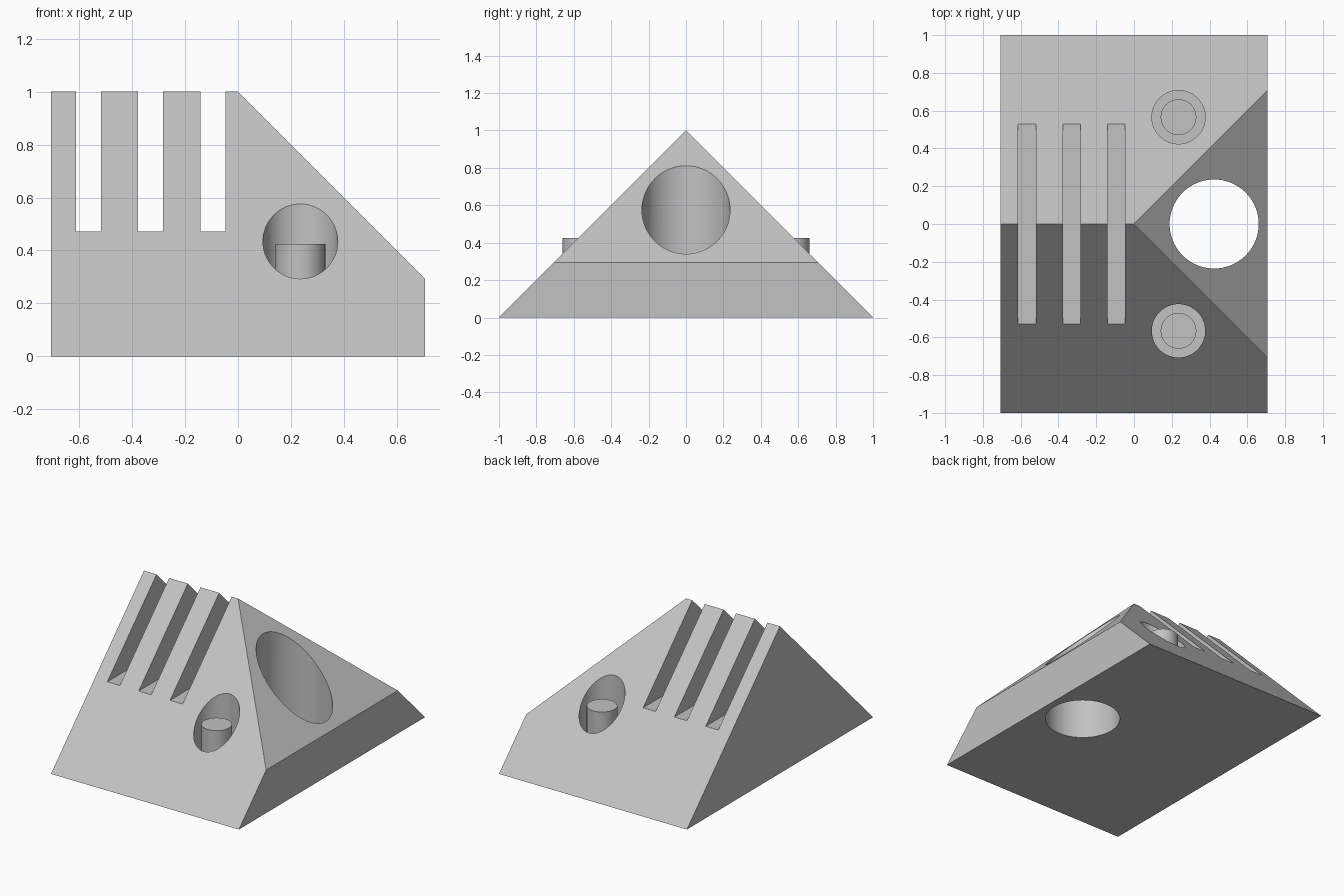
import bpy
import bmesh
from mathutils import Vector

cube = bpy.data.objects.get("Cube")
if cube:
    bpy.data.objects.remove(cube, do_unlink=True)

U = 2 ** 0.5 / 30          # design unit: the block is 30 units wide
HALF = 15 * U

grey = bpy.data.materials.new("light grey")
grey.use_nodes = True
grey.diffuse_color = (0.54, 0.54, 0.54, 1)
grey.node_tree.nodes["Principled BSDF"].inputs["Base Color"].default_value = grey.diffuse_color


def add_object(name, bm):
    bmesh.ops.recalc_face_normals(bm, faces=bm.faces)
    mesh = bpy.data.meshes.new(name)
    bm.to_mesh(mesh)
    bm.free()
    mesh.materials.append(grey)
    obj = bpy.data.objects.new(name, mesh)
    bpy.context.collection.objects.link(obj)
    return obj


def cylinder(name, x, y, radius, bottom, top):
    bm = bmesh.new()
    bmesh.ops.create_cone(bm, cap_ends=True, segments=96, radius1=radius,
                          radius2=radius, depth=top - bottom)
    bmesh.ops.translate(bm, verts=bm.verts, vec=(x, y, (top + bottom) / 2))
    return add_object(name, bm)


def box(name, x, width, bottom, top):
    bm = bmesh.new()
    bmesh.ops.create_cube(bm, size=1)
    bmesh.ops.scale(bm, verts=bm.verts, vec=(width, 3, top - bottom))
    bmesh.ops.translate(bm, verts=bm.verts, vec=(x, 0, (top + bottom) / 2))
    return add_object(name, bm)


def activate(obj):
    bpy.ops.object.select_all(action='DESELECT')
    obj.select_set(True)
    bpy.context.view_layer.objects.active = obj


def subtract(target, cutter):
    cutter.hide_render = True
    mod = target.modifiers.new("cut", 'BOOLEAN')
    mod.operation = 'DIFFERENCE'
    mod.solver = 'EXACT'
    mod.object = cutter
    activate(target)
    bpy.ops.object.modifier_apply(modifier=mod.name)
    bpy.data.objects.remove(cutter, do_unlink=True)


# Triangular prism with one ridge end sliced off at 45 degrees
bm = bmesh.new()
profile = [bm.verts.new((-HALF, y, z)) for y, z in ((-1, 0), (1, 0), (0, 1))]
end = bm.faces.new(profile)
grown = bmesh.ops.extrude_face_region(bm, geom=[end])["geom"]
bmesh.ops.translate(bm, vec=(2 * HALF, 0, 0),
                    verts=[g for g in grown if isinstance(g, bmesh.types.BMVert)])
if len(bm.faces) == 4:
    bm.faces.new(profile)
bmesh.ops.recalc_face_normals(bm, faces=bm.faces)
bmesh.ops.bisect_plane(bm, geom=bm.verts[:] + bm.edges[:] + bm.faces[:],
                       plane_co=Vector((0, 0, 1)), plane_no=Vector((1, 0, 1)),
                       clear_outer=True)
bmesh.ops.holes_fill(bm, edges=[e for e in bm.edges if e.is_boundary])
block = add_object("wedge_block", bm)

# Three slots across the ridge
for x in (-12, -7, -2):
    subtract(block, box("slot_cutter", x * U, 2 * U, 10 * U, 1.2))

# Vertical through hole
subtract(block, cylinder("through_hole_cutter", 9 * U, 0, 5 * U, -0.2, 1.2))

# Blind holes with a central pin on each slope
pins = []
floor = 3 * U
for side, name in ((-1, "front_pin"), (1, "back_pin")):
    x, y = 5 * U, side * 12 * U
    subtract(block, cylinder("blind_hole_cutter", x, y, 3 * U, floor, 1.2))
    pins.append(cylinder(name, x, y, 2 * U, floor, 9 * U))

for obj in [block] + pins:
    activate(obj)
    bpy.ops.object.shade_smooth_by_angle(angle=0.5)
